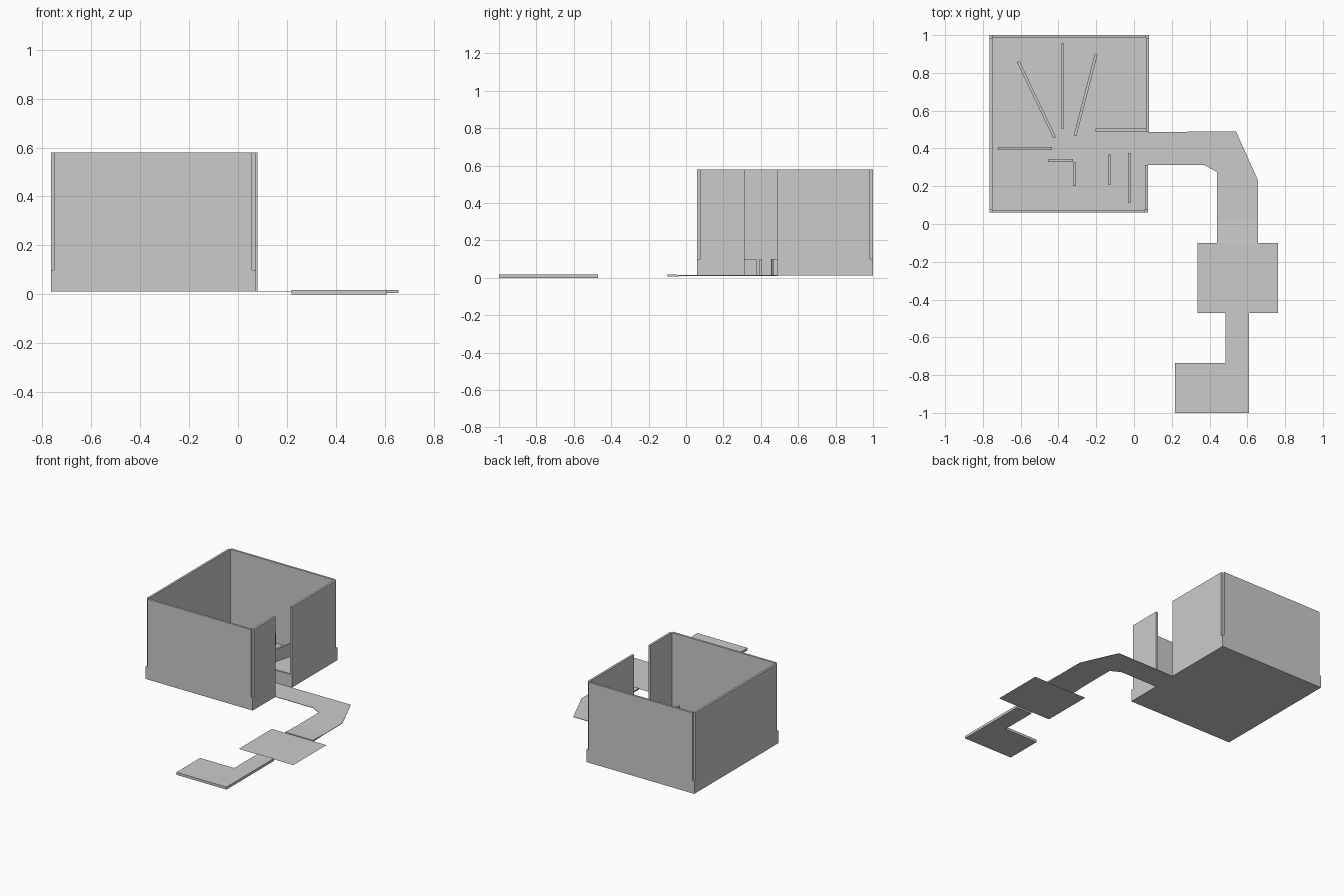
import bpy, bmesh, math
from mathutils import Matrix

if "Cube" in bpy.data.objects:
    bpy.data.objects.remove(bpy.data.objects["Cube"])

FLOOR, LOW, TOP = 0.011, 0.10, 0.58   # floor level, low wall height, full wall height
T = 0.015                             # wall thickness


def finish(name, bm):
    bmesh.ops.recalc_face_normals(bm, faces=bm.faces[:])
    me = bpy.data.meshes.new(name)
    bm.to_mesh(me)
    bm.free()
    ob = bpy.data.objects.new(name, me)
    bpy.context.collection.objects.link(ob)
    return ob


def add_box(bm, x0, x1, y0, y1, z0, z1):
    m = Matrix.Translation(((x0 + x1) / 2, (y0 + y1) / 2, (z0 + z1) / 2))
    bmesh.ops.create_cube(bm, size=1, matrix=m @ Matrix.Diagonal((x1 - x0, y1 - y0, z1 - z0, 1)))


def slab(name, outline, z0, z1=None):
    """Flat sheet from an outline, extruded up to z1 when given."""
    bm = bmesh.new()
    face = bm.faces.new([bm.verts.new((x, y, z0)) for x, y in outline])
    if z1 is not None:
        ext = bmesh.ops.extrude_face_region(bm, geom=[face])
        for v in ext["geom"]:
            if isinstance(v, bmesh.types.BMVert):
                v.co.z = z1
    return finish(name, bm)


def rect(x0, x1, y0, y1):
    return [(x0, y0), (x1, y0), (x1, y1), (x0, y1)]


# Outer walls: low base runs through the corners, tall part leaves the corners notched
X0, X1, Y0, Y1 = -0.765, 0.073, 0.06, 1.0
XB = 0.079
walls = {
    "front_wall": ((X0, X1, Y0, Y0 + T), (X0 + T, X1 - T, Y0, Y0 + T)),
    "back_wall": ((X0, XB, Y1 - T, Y1), (X0 + T, XB - T, Y1 - T, Y1)),
    "left_wall": ((X0, X0 + T, Y0 + T, Y1 - T), (X0, X0 + T, Y0 + T, Y1 - T)),
    "right_wall_front": ((X1 - T, X1, Y0 + T, 0.313), (X1 - T, X1, Y0 + T, 0.313)),
    "right_wall_back": ((XB - T, XB, 0.49, Y1 - T), (XB - T, XB, 0.49, Y1 - T)),
}
for name, (low, tall) in walls.items():
    bm = bmesh.new()
    if low == tall:
        add_box(bm, *low, FLOOR, TOP)
    else:
        add_box(bm, *low, FLOOR, LOW)
        add_box(bm, *tall, LOW, TOP)
    finish(name, bm)

# Room floor
slab("room_floor", rect(X0, X1, Y0, Y1), FLOOR)

# Low inner partitions, each given by its centre line
partitions = [
    (-0.613, 0.86, -0.42, 0.457), (-0.378, 0.955, -0.378, 0.505),
    (-0.2, 0.9, -0.312, 0.468), (-0.205, 0.498, 0.064, 0.498),
    (-0.72, 0.4, -0.433, 0.4), (-0.455, 0.337, -0.322, 0.337),
    (-0.315, 0.325, -0.315, 0.2), (-0.13, 0.367, -0.13, 0.21),
    (-0.025, 0.377, -0.025, 0.112),
]
for i, (ax, ay, bx, by) in enumerate(partitions, 1):
    length = math.hypot(bx - ax, by - ay)
    bm = bmesh.new()
    add_box(bm, -length / 2, length / 2, -T / 2, T / 2, FLOOR, LOW)
    m = Matrix.Translation(((ax + bx) / 2, (ay + by) / 2, 0))
    bm.transform(m @ Matrix.Rotation(math.atan2(by - ay, bx - ax), 4, "Z"))
    finish(f"partition_{i}", bm)

# Bent path out of the doorway
slab("bent_path", [(0.06, 0.313), (0.37, 0.313), (0.44, 0.275), (0.44, 0.03),
                   (0.657, 0.03), (0.657, 0.23), (0.54, 0.49), (0.06, 0.487)], 0.0105, 0.0135)

# Path end that thickens toward the platform
end = slab("path_end", rect(0.44, 0.657, -0.1, 0.03), 0.0105, 0.0135)
for v in end.data.vertices:
    if v.co.y < 0:
        v.co.z = 0.018 if v.co.z > 0.012 else 0.006

# Thin square platform
slab("platform", rect(0.335, 0.763, -0.47, -0.1), 0.012)

# L-shaped lower path
slab("lower_path", [(0.485, -0.47), (0.485, -0.735), (0.218, -0.735),
                    (0.218, -1.0), (0.61, -1.0), (0.61, -0.47)], 0.0, 0.018)
